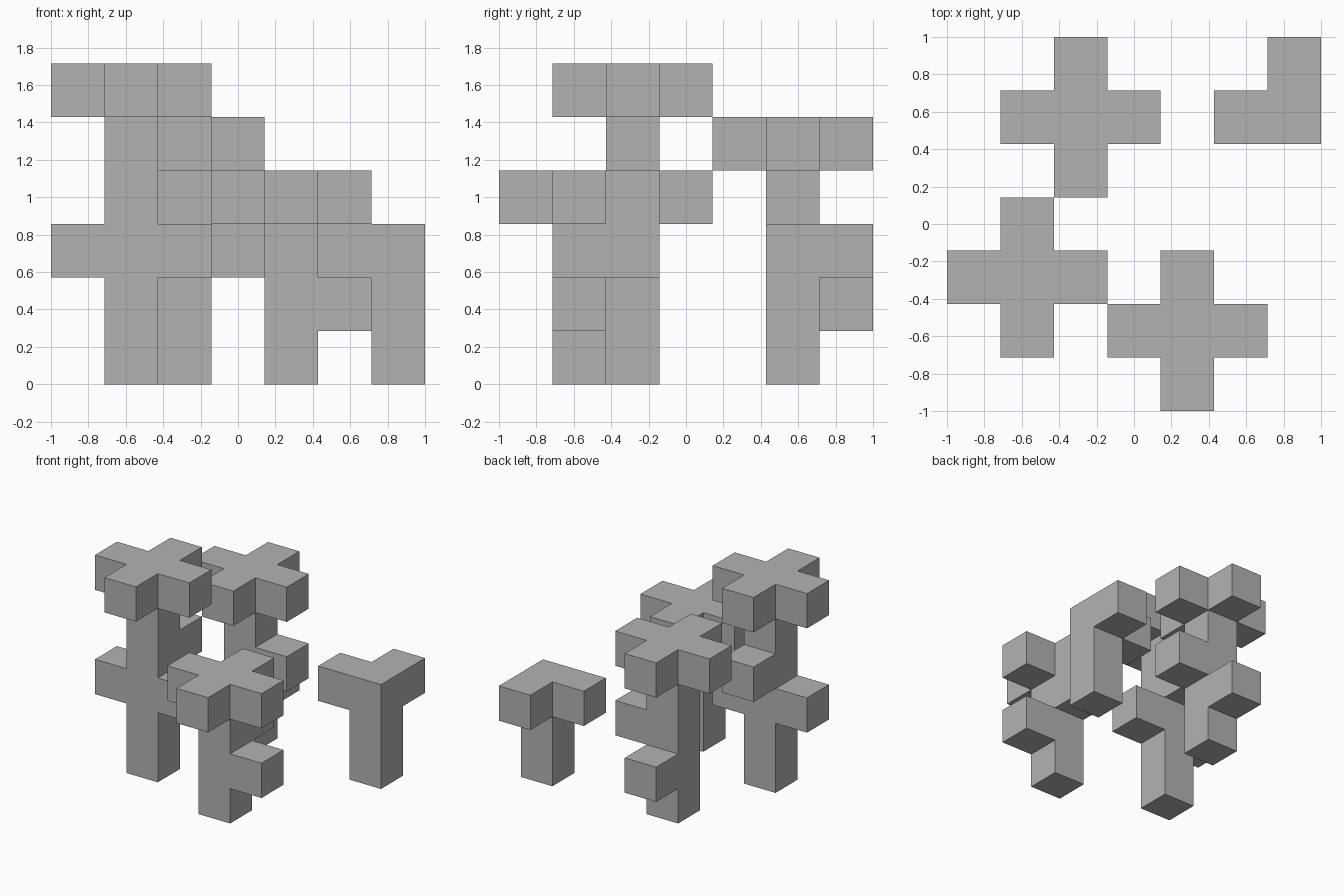
import bpy
import bmesh
from mathutils import Vector

if "Cube" in bpy.data.objects:
    bpy.data.objects.remove(bpy.data.objects["Cube"], do_unlink=True)

UNIT = 2 / 7                      # edge of one block
ORIGIN = Vector((-1, -1, 0))      # corner of the block grid
LEFT, RIGHT, FRONT, BACK = (-1, 0), (1, 0), (0, -1), (0, 1)
ALL = (LEFT, RIGHT, FRONT, BACK)

grey = bpy.data.materials.new("plain_grey")
grey.use_nodes = True
colour = (0.45, 0.45, 0.45, 1)
grey.diffuse_color = colour
grey.node_tree.nodes["Principled BSDF"].inputs["Base Color"].default_value = colour


def block_tree(name, x, y, height, crown, branches=()):
    """Square trunk with crown arms at the top and single-block branches below."""
    cells = {(x, y, z) for z in range(height)}
    cells |= {(x + dx, y + dy, height - 1) for dx, dy in crown}
    cells |= {(x + dx, y + dy, z) for (dx, dy), z in branches}

    # Outer faces only, so the blocks form one closed skin
    bm = bmesh.new()
    for cell in cells:
        for axis in range(3):
            for side in (-1, 1):
                step = Vector((0, 0, 0))
                step[axis] = side
                base = Vector(cell)
                if tuple(int(c) for c in base + step) in cells:
                    continue
                u, v = Vector((0, 0, 0)), Vector((0, 0, 0))
                u[(axis + 1) % 3] = v[(axis + 2) % 3] = 0.5
                mid = base + Vector((0.5, 0.5, 0.5)) + step / 2
                ring = [mid - u - v, mid + u - v, mid + u + v, mid - u + v]
                if side < 0:
                    ring.reverse()
                bm.faces.new([bm.verts.new(ORIGIN + p * UNIT) for p in ring])
    bmesh.ops.remove_doubles(bm, verts=bm.verts, dist=0.001)
    # Merge coplanar squares into clean flat faces
    bmesh.ops.dissolve_limit(bm, angle_limit=0.01, verts=bm.verts, edges=bm.edges)
    mesh = bpy.data.meshes.new(name)
    bm.to_mesh(mesh)
    bm.free()
    mesh.materials.append(grey)
    obj = bpy.data.objects.new(name, mesh)
    bpy.context.collection.objects.link(obj)
    return obj


# Four free-standing block trees of falling height
block_tree("tallest_tree", 1, 2, 6, ALL, [(LEFT, 2), (RIGHT, 2), (BACK, 3)])
block_tree("back_tree", 2, 5, 5, ALL, [(RIGHT, 2), (BACK, 1)])
block_tree("front_tree", 4, 1, 4, ALL, [(RIGHT, 1), (BACK, 2)])
block_tree("corner_tree", 6, 5, 3, (LEFT, BACK))
